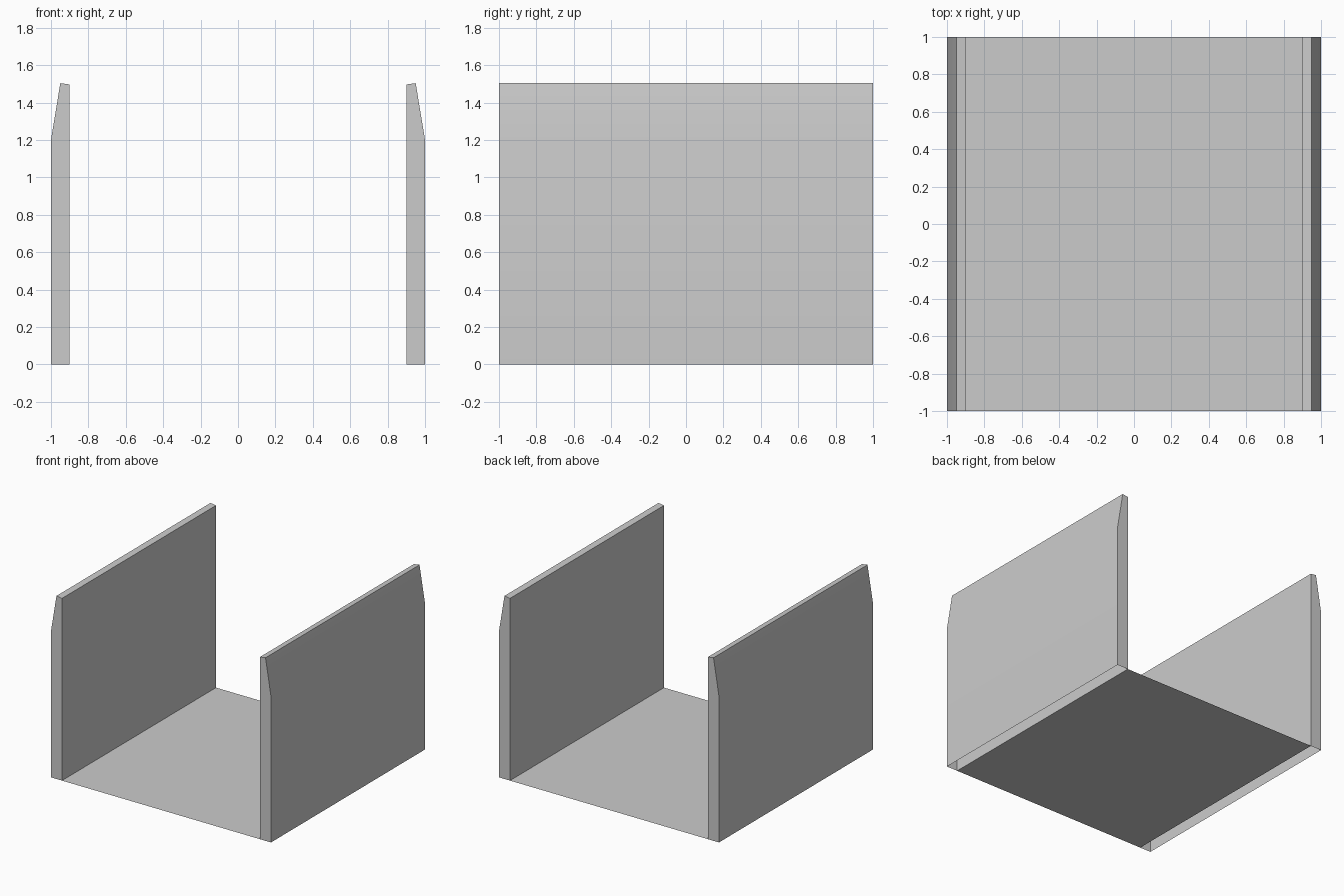
import bpy, bmesh

if "Cube" in bpy.data.objects:
    bpy.data.objects.remove(bpy.data.objects["Cube"])


def make_object(name, bm):
    mesh = bpy.data.meshes.new(name)
    bm.to_mesh(mesh)
    bm.free()
    obj = bpy.data.objects.new(name, mesh)
    bpy.context.collection.objects.link(obj)
    return obj


# Floor: a single thin sheet between the walls
bm = bmesh.new()
bm.faces.new([bm.verts.new(p) for p in
              [(-0.9, -1, 0), (0.9, -1, 0), (0.9, 1, 0), (-0.9, 1, 0)]])
make_object("floor", bm)

# Side wall: chamfered profile extruded along y, hollow with an open underside
profile = [(0.9, 0), (1.0, 0), (1.0, 1.2), (0.95, 1.504), (0.9, 1.497)]
bm = bmesh.new()
cap = bm.faces.new([bm.verts.new((x, -1, z)) for x, z in profile])
result = bmesh.ops.extrude_face_region(bm, geom=[cap], use_keep_orig=True)
moved = [g for g in result["geom"] if isinstance(g, bmesh.types.BMVert)]
bmesh.ops.translate(bm, verts=moved, vec=(0, 2, 0))
bmesh.ops.recalc_face_normals(bm, faces=bm.faces)
underside = [f for f in bm.faces if all(abs(v.co.z) < 1e-5 for v in f.verts)]
bmesh.ops.delete(bm, geom=underside, context='FACES_ONLY')
wall = make_object("side_walls", bm)

# Smooth the shallow outer bend, keep the other edges sharp
bpy.context.view_layer.objects.active = wall
wall.select_set(True)
bpy.ops.object.shade_smooth_by_angle(angle=0.52)

# Opposite wall
mirror = wall.modifiers.new("mirror", 'MIRROR')
mirror.use_mirror_merge = False
